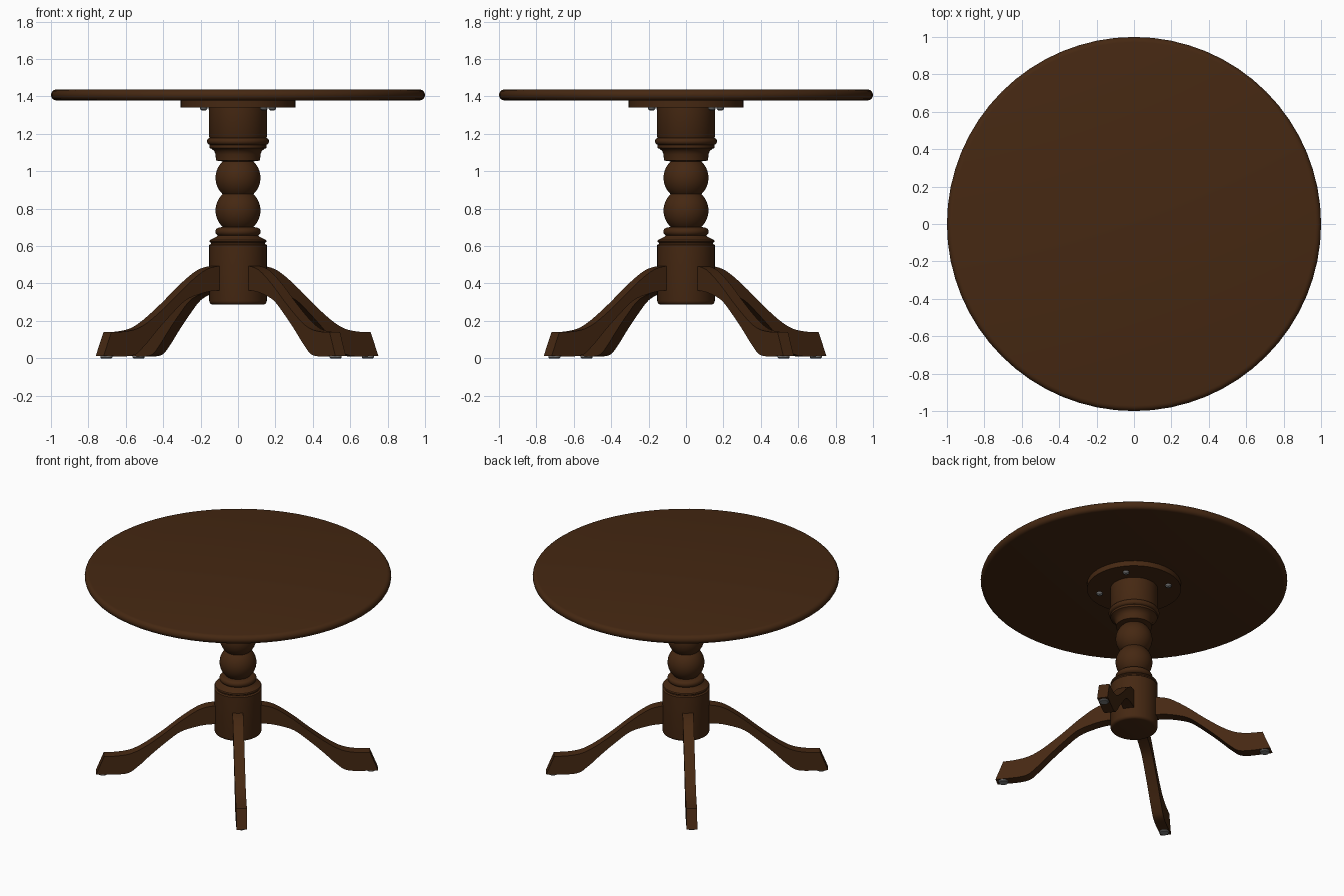
import bpy, bmesh, math
from mathutils import Vector

if "Cube" in bpy.data.objects:
    bpy.data.objects.remove(bpy.data.objects["Cube"])


def material(name, rgb):
    m = bpy.data.materials.new(name)
    m.diffuse_color = (*rgb, 1)
    m.use_nodes = True
    m.node_tree.nodes["Principled BSDF"].inputs["Base Color"].default_value = m.diffuse_color
    return m


wood = material("dark brown wood", (0.06, 0.021, 0.006))
metal = material("grey metal", (0.2, 0.2, 0.2))


def finish(name, bm, mat, angle=35):
    bmesh.ops.recalc_face_normals(bm, faces=bm.faces)
    me = bpy.data.meshes.new(name)
    bm.to_mesh(me)
    bm.free()
    ob = bpy.data.objects.new(name, me)
    bpy.context.collection.objects.link(ob)
    me.materials.append(mat)
    bpy.ops.object.select_all(action='DESELECT')
    ob.select_set(True)
    bpy.context.view_layer.objects.active = ob
    bpy.ops.object.shade_smooth_by_angle(angle=math.radians(angle))
    return ob


def lathe(name, profile, mat, sides=48, centre=(0, 0)):
    """Spin (radius, z) points into a capped solid."""
    bm = bmesh.new()
    rings = []
    for r, z in profile:
        rings.append([bm.verts.new((centre[0] + r * math.cos(2 * math.pi * i / sides),
                                    centre[1] + r * math.sin(2 * math.pi * i / sides), z))
                      for i in range(sides)])
    for a, b in zip(rings, rings[1:]):
        for i in range(sides):
            j = (i + 1) % sides
            bm.faces.new((a[i], a[j], b[j], b[i]))
    bm.faces.new(rings[0])
    bm.faces.new(rings[-1])
    return finish(name, bm, mat)


def arc(cr, cz, rr, rz, a0, a1, n):
    """Elliptical arc of profile points, angles in degrees."""
    return [(cr + rr * math.cos(math.radians(a0 + (a1 - a0) * i / n)),
             cz + rz * math.sin(math.radians(a0 + (a1 - a0) * i / n))) for i in range(n + 1)]


def smooth_path(pts, steps=4):
    """Catmull-Rom interpolation through 2D points."""
    p = [Vector(q) for q in pts]
    p = [p[0] * 2 - p[1]] + p + [p[-1] * 2 - p[-2]]
    out = []
    for k in range(1, len(p) - 2):
        a, b, c, d = p[k - 1:k + 3]
        for s in range(steps):
            t = s / steps
            out.append(0.5 * (2 * b + (c - a) * t + (2 * a - 5 * b + 4 * c - d) * t ** 2
                              + (3 * b - a - 3 * c + d) * t ** 3))
    return out + [p[-2]]


# Round top with a rounded rim, and its mounting plate
lathe("table_top", arc(0.972, 1.408, 0.028, 0.029, -90, 90, 8), wood, 64)
lathe("mounting_plate", [(0.307, 1.342), (0.307, 1.382)], wood)

# Turned column, bottom to top
column = arc(0.135, 0.307, 0.019, 0.02, -90, 0, 4)
column += [(0.154, 0.605), (0.145, 0.612), (0.145, 0.618), (0.154, 0.624), (0.15, 0.632),
           (0.125, 0.645), (0.112, 0.652)]
column += arc(0.102, 0.677, 0.019, 0.021, -70, 80, 6)
column += arc(0, 0.79, 0.12, 0.12, -47, 47, 14)
column += arc(0, 0.965, 0.12, 0.12, -47, 47, 14)
column += [(0.118, 1.057), (0.12, 1.09), (0.127, 1.108), (0.14, 1.119), (0.153, 1.125),
           (0.153, 1.14)]
column += arc(0.148, 1.16, 0.018, 0.019, -80, 80, 6)
column += [(0.155, 1.185), (0.155, 1.345)]
lathe("column", column, wood)

# Curved legs with metal glides, and the plate screws, four of each
top = [(0.11, 0.497), (0.2, 0.485), (0.27, 0.455), (0.37, 0.385), (0.48, 0.295),
       (0.6, 0.207), (0.69, 0.16), (0.78, 0.143), (0.868, 0.14)]
low = [(0.11, 0.362), (0.19, 0.36), (0.27, 0.345), (0.37, 0.31), (0.46, 0.24),
       (0.56, 0.15), (0.65, 0.063), (0.73, 0.014), (0.92, 0.012)]
upper, lower = smooth_path(top), smooth_path(low)
HALF = 0.035
OFF = -0.005

for k in range(4):
    ang = math.radians(37 + 90 * k)
    c, s = math.cos(ang), math.sin(ang)
    bm = bmesh.new()
    loops = []
    for u, l in zip(upper, lower):
        loops.append([bm.verts.new((r * c - w * s + OFF, r * s + w * c + OFF, z))
                      for r, z, w in ((u.x, u.y, -HALF), (u.x, u.y, HALF),
                                      (l.x, l.y, HALF), (l.x, l.y, -HALF))])
    for a, b in zip(loops, loops[1:]):
        for i in range(4):
            j = (i + 1) % 4
            bm.faces.new((a[i], a[j], b[j], b[i]))
    bm.faces.new(loops[0])
    bm.faces.new(loops[-1])
    finish(f"leg_{k + 1}", bm, wood)
    lathe(f"foot_glide_{k + 1}", [(0.028, 0), (0.032, 0.004), (0.032, 0.014)], metal, 20,
          (0.875 * c + OFF, 0.875 * s + OFF))
    lathe(f"plate_screw_{k + 1}", [(0.01, 1.325), (0.019, 1.332), (0.021, 1.344)], metal, 16,
          (0.23 * c, 0.23 * s))
